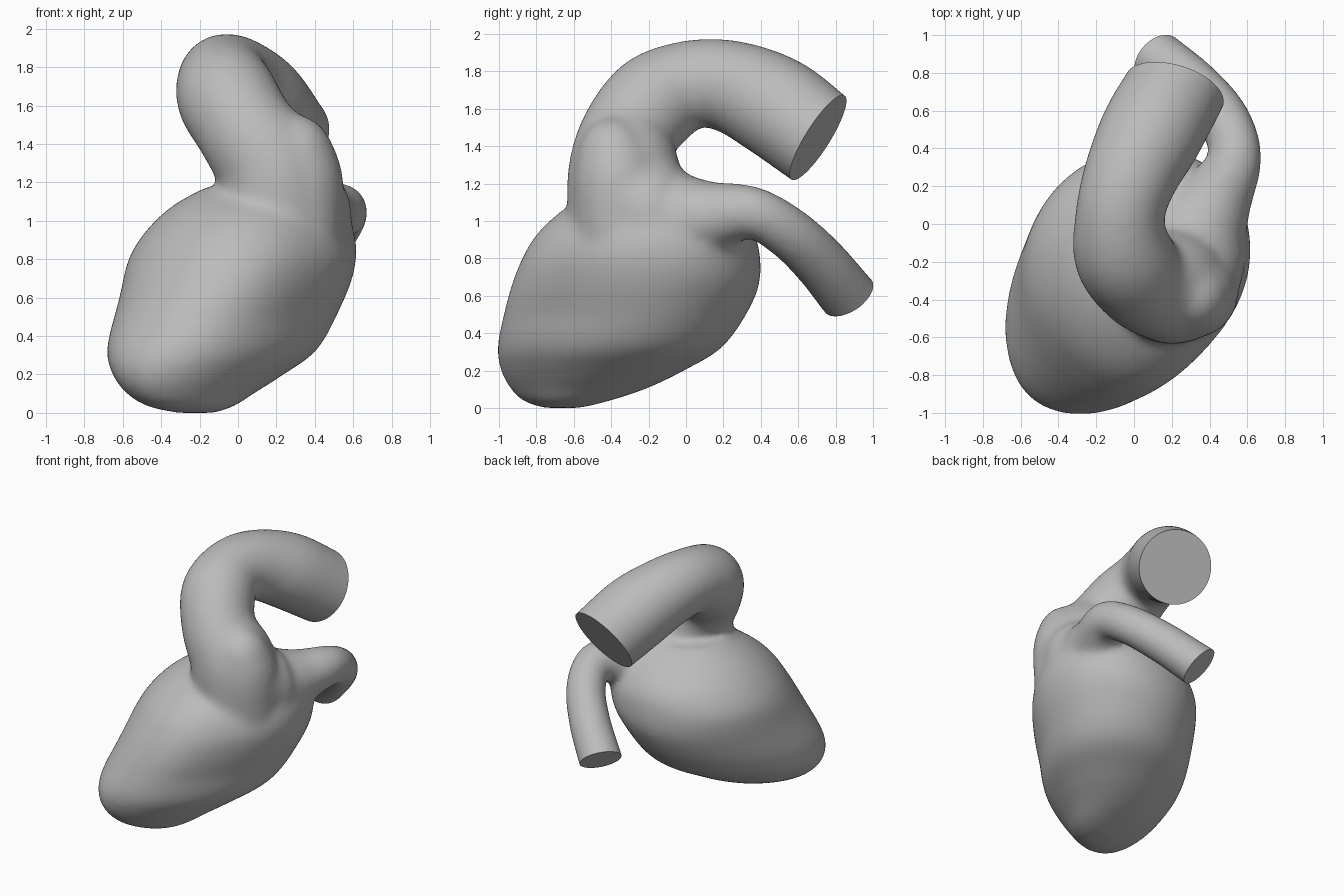
import bpy, bmesh, math
from mathutils import Vector

cube = bpy.data.objects.get("Cube")
if cube:
    bpy.data.objects.remove(cube, do_unlink=True)


def spline(rows, steps):
    """Catmull-Rom interpolation of rows of numbers."""
    p = [Vector(r) for r in rows]
    p = [2 * p[0] - p[1]] + p + [2 * p[-1] - p[-2]]
    out = []
    for a, b, c, d in zip(p, p[1:], p[2:], p[3:]):
        for i in range(steps):
            t = i / steps
            out.append(0.5 * (2 * b + (c - a) * t + (2 * a - 5 * b + 4 * c - d) * t * t
                              + (3 * b - a - 3 * c + d) * t ** 3))
    return out + [p[-2]]


def skin(bm, rings):
    """Join rings of points into a closed shell."""
    rings = [[bm.verts.new(co) for co in ring] for ring in rings]
    n = len(rings[0])
    for r, s in zip(rings, rings[1:]):
        for i in range(n):
            j = (i + 1) % n
            bm.faces.new((r[i], r[j], s[j], s[i]))
    bm.faces.new(rings[0][::-1])
    bm.faces.new(rings[-1])


def tube(bm, path, n=40):
    """Round vessel along x, y, z, radius points."""
    pts = spline(path, 8)
    rings, side = [], Vector((1, 0, 0))
    for i, p in enumerate(pts):
        d = (pts[min(i + 1, len(pts) - 1)].xyz - pts[max(i - 1, 0)].xyz).normalized()
        side = (side - d * side.dot(d)).normalized()
        up = d.cross(side)
        rings.append([p.xyz + p.w * (side * math.cos(a) + up * math.sin(a))
                      for a in (2 * math.pi * k / n for k in range(n))])
    skin(bm, rings)


def lobe(t, degrees, power):
    """Smooth weight that peaks in one direction around a slice."""
    return max(0, math.cos(t - math.radians(degrees))) ** power


def ventricle_radius(t, z):
    """Relative radius of a slice: how it departs from an ellipse."""
    low = max(0, 1 - z / 0.5)
    high = min(1, max(0, z) / 0.5)
    upper = math.exp(-((z - 0.82) / 0.2) ** 2)
    return (1 - 0.13 * high * lobe(t, -45, 4)            # flatter front left
            + 0.06 * low * (lobe(t, 225, 4) + lobe(t, -45, 4))   # blunt tip
            + upper * (0.08 * lobe(t, 45, 6) - 0.03 * lobe(t, 225, 4)))


bm = bmesh.new()

# Ventricle: horizontal slices as z, x min, x max, y min, y max
slices = [(0.0, -0.32, -0.12, -0.76, -0.56), (0.035, -0.47, -0.02, -0.86, -0.42),
          (0.10, -0.575, 0.08, -0.925, -0.22), (0.20, -0.65, 0.24, -0.98, -0.01),
          (0.34, -0.68, 0.43, -1.005, 0.21), (0.60, -0.62, 0.57, -0.965, 0.37),
          (0.80, -0.575, 0.62, -0.90, 0.39), (0.95, -0.48, 0.61, -0.80, 0.35),
          (1.08, -0.34, 0.56, -0.64, 0.23), (1.18, -0.16, 0.44, -0.45, 0.07)]
rings = []
for z, x0, x1, y0, y1 in spline(slices, 5):
    lean = 0.35 * max(0, 1 - z / 0.8)
    ring = []
    for k in range(64):
        t = 2 * math.pi * k / 64
        f = ventricle_radius(t, z)
        ring.append(((x0 + x1) / 2 + f * (x1 - x0) / 2 * math.cos(t),
                     (y0 + y1) / 2 + f * (y1 - y0) / 2 * math.sin(t + lean), z))
    rings.append(ring)
skin(bm, rings)

# Great vessel arching up and back
arch = [(0.22, -0.30, 0.95, 0.33), (0.185, -0.33, 1.25, 0.305), (0.05, -0.305, 1.46, 0.262),
        (-0.055, -0.16, 1.64, 0.265), (-0.075, 0.04, 1.732, 0.237), (-0.02, 0.25, 1.715, 0.25),
        (0.09, 0.48, 1.61, 0.275), (0.215, 0.705, 1.445, 0.268), (0.29, 0.85, 1.34, 0.265)]
tube(bm, arch)

# Shoulder bulging at the left front of the arch root
tube(bm, [(0.30, -0.34, 0.90, 0.25), (0.31, -0.365, 1.20, 0.24), (0.30, -0.385, 1.37, 0.20),
          (0.29, -0.39, 1.47, 0.15), (0.28, -0.39, 1.54, 0.07)])

# Smaller vessel with its widened root, curving back and down
vein = [(0.28, -0.36, 1.12, 0.27), (0.32, -0.10, 1.01, 0.288), (0.43, 0.12, 1.02, 0.20),
        (0.535, 0.35, 1.045, 0.143), (0.475, 0.55, 0.935, 0.142), (0.32, 0.72, 0.775, 0.148),
        (0.13, 0.865, 0.60, 0.155), (0.02, 0.955, 0.50, 0.155)]
tube(bm, vein)

mesh = bpy.data.meshes.new("ventricle_with_vessels")
bm.to_mesh(mesh)
bm.free()
body = bpy.data.objects.new("ventricle_with_vessels", mesh)
bpy.context.collection.objects.link(body)

# Fuse the parts and soften the joins
remesh = body.modifiers.new("fuse", 'REMESH')
remesh.mode = 'VOXEL'
remesh.voxel_size = 0.02
soften = body.modifiers.new("soften", 'SMOOTH')
soften.factor = 0.5
soften.iterations = 30
bpy.context.view_layer.update()
fused = bpy.data.meshes.new_from_object(body.evaluated_get(bpy.context.evaluated_depsgraph_get()))
body.modifiers.clear()

# Cut both vessels off flat: centre, direction, reach of the cut
bm = bmesh.new()
bm.from_mesh(fused)
for centre, normal, reach in (((0.215, 0.705, 1.445), (0.25, 0.85, -0.53), 0.40),
                              ((0.125, 0.865, 0.60), (-0.55, 0.46, -0.70), 0.28)):
    c, n = Vector(centre), Vector(normal).normalized()
    near = [f for f in bm.faces if (f.calc_center_median() - c).length < reach]
    geom = set(near) | {e for f in near for e in f.edges} | {v for f in near for v in f.verts}
    bmesh.ops.bisect_plane(bm, geom=list(geom), plane_co=c, plane_no=n)
    beyond = [v for v in bm.verts if (v.co - c).dot(n) > 1e-4 and (v.co - c).length < reach]
    bmesh.ops.delete(bm, geom=beyond, context='VERTS')
    bmesh.ops.holes_fill(bm, edges=[e for e in bm.edges if e.is_boundary], sides=0)
bmesh.ops.recalc_face_normals(bm, faces=bm.faces)
bm.to_mesh(fused)
bm.free()
body.data = fused

# One plain grey
grey = bpy.data.materials.new("plain_grey")
grey.use_nodes = True
colour = (0.5, 0.5, 0.5, 1)
grey.diffuse_color = colour
grey.node_tree.nodes["Principled BSDF"].inputs["Base Color"].default_value = colour
fused.materials.clear()
fused.materials.append(grey)

bpy.context.view_layer.objects.active = body
body.select_set(True)
bpy.ops.object.shade_smooth_by_angle(angle=math.radians(40))
